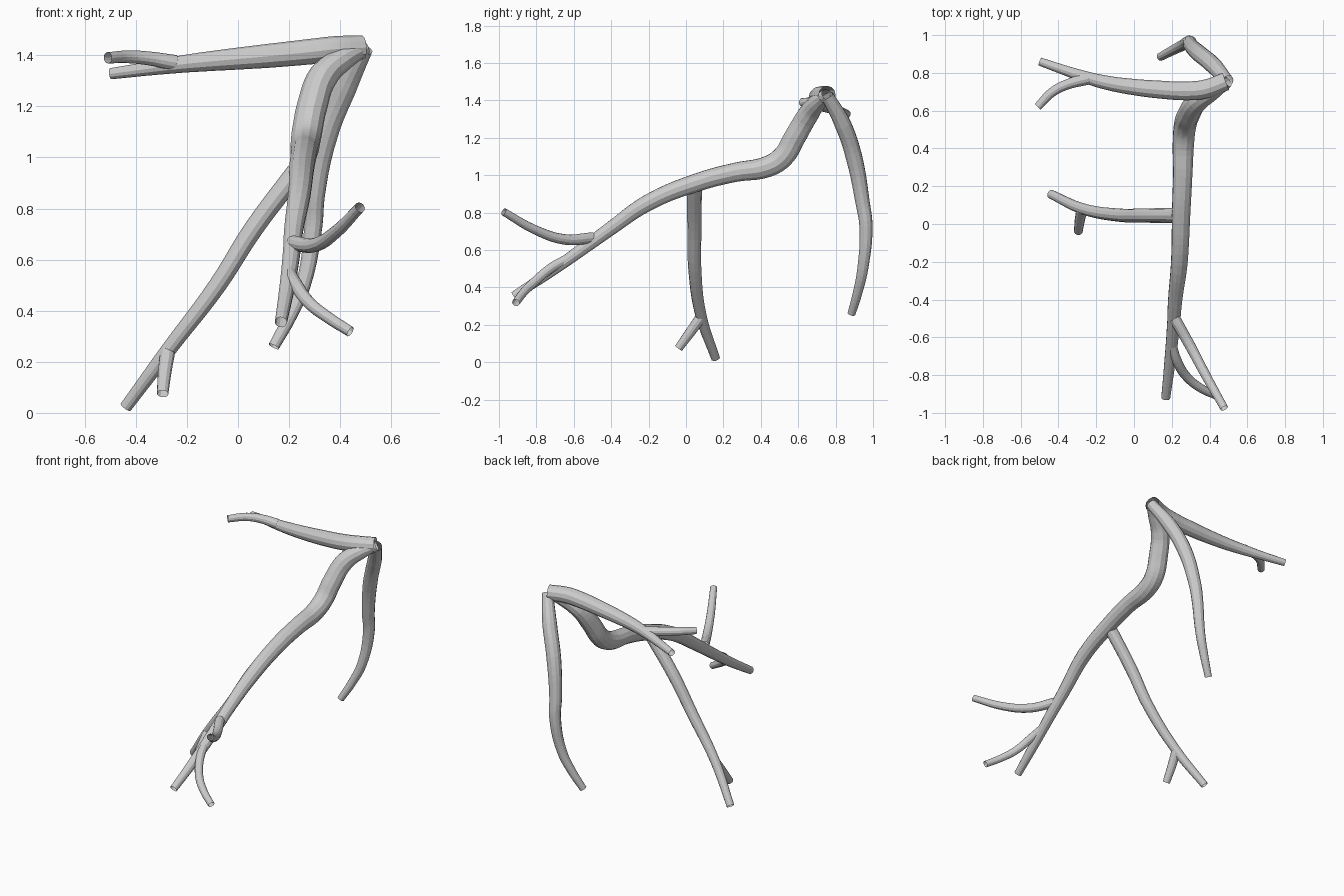
import bpy

grey = bpy.data.materials.new("light_grey")
grey.diffuse_color = (0.6, 0.6, 0.6, 1)


def tube(name, points):
    """Open, faceted, tapering tube through points (x, y, z, radius)."""
    cu = bpy.data.curves.new(name, 'CURVE')
    cu.dimensions = '3D'
    cu.bevel_depth = 1.0
    cu.bevel_resolution = 4
    cu.resolution_u = 5
    cu.use_fill_caps = False
    sp = cu.splines.new('BEZIER')
    sp.bezier_points.add(len(points) - 1)
    for bp, (x, y, z, r) in zip(sp.bezier_points, points):
        bp.co = (x, y, z)
        bp.radius = r
        bp.handle_left_type = bp.handle_right_type = 'AUTO'
    sp.use_smooth = False
    cu.materials.append(grey)
    ob = bpy.data.objects.new(name, cu)
    bpy.context.collection.objects.link(ob)
    bpy.ops.object.select_all(action='DESELECT')
    ob.select_set(True)
    bpy.context.view_layer.objects.active = ob
    bpy.ops.object.convert(target='MESH')
    bpy.context.object.name = name


# Main trunk, sweeping down to the front
tube("main_trunk", [
    (.495, .755, 1.43, .032), (.41, .70, 1.385, .048), (.335, .65, 1.32, .058),
    (.29, .58, 1.2, .06), (.27, .52, 1.1, .06), (.262, .44, 1.048, .058),
    (.258, .26, 1.015, .052), (.25, .07, .965, .05), (.24, -.2, .855, .045),
    (.217, -.41, .71, .038), (.21, -.52, .63, .035), (.19, -.73, .48, .03),
    (.168, -.92, .355, .024)])
# Twigs near the front end of the trunk
tube("upper_front_twig", [
    (.215, -.50, .665, .03), (.30, -.65, .657, .028), (.385, -.81, .71, .025),
    (.478, -.975, .805, .021)])
tube("lower_front_twig", [
    (.2, -.64, .55, .026), (.225, -.72, .505, .026), (.28, -.81, .43, .025),
    (.355, -.87, .372, .023), (.44, -.91, .318, .021)])

# Side branch down to the left, with its fork
tube("left_branch", [
    (.23, .045, .945, .04), (.06, .045, .72, .038), (-.08, .047, .5, .035),
    (-.27, .08, .25, .03), (-.44, .158, .022, .024)])
tube("left_branch_twig", [
    (-.275, .08, .24, .03), (-.287, .02, .157, .027), (-.295, -.04, .075, .023)])

# Top branch running left, with its fork
tube("top_branch", [
    (.487, .755, 1.43, .048), (.38, .715, 1.425, .05), (.29, .705, 1.415, .05),
    (.12, .713, 1.398, .047), (0, .725, 1.387, .043), (-.13, .745, 1.375, .038),
    (-.24, .772, 1.363, .033), (-.37, .815, 1.345, .026), (-.498, .86, 1.328, .022)])
tube("top_branch_twig", [
    (-.245, .768, 1.37, .031), (-.35, .74, 1.388, .027), (-.43, .70, 1.394, .025),
    (-.51, .62, 1.39, .022)])

# Rear branch hanging down
tube("rear_branch", [
    (.495, .755, 1.425, .034), (.42, .84, 1.27, .045), (.348, .9, 1.09, .045),
    (.302, .945, .85, .039), (.295, .962, .73, .036), (.255, .945, .5, .03),
    (.2, .917, .37, .026), (.14, .885, .26, .022)])
